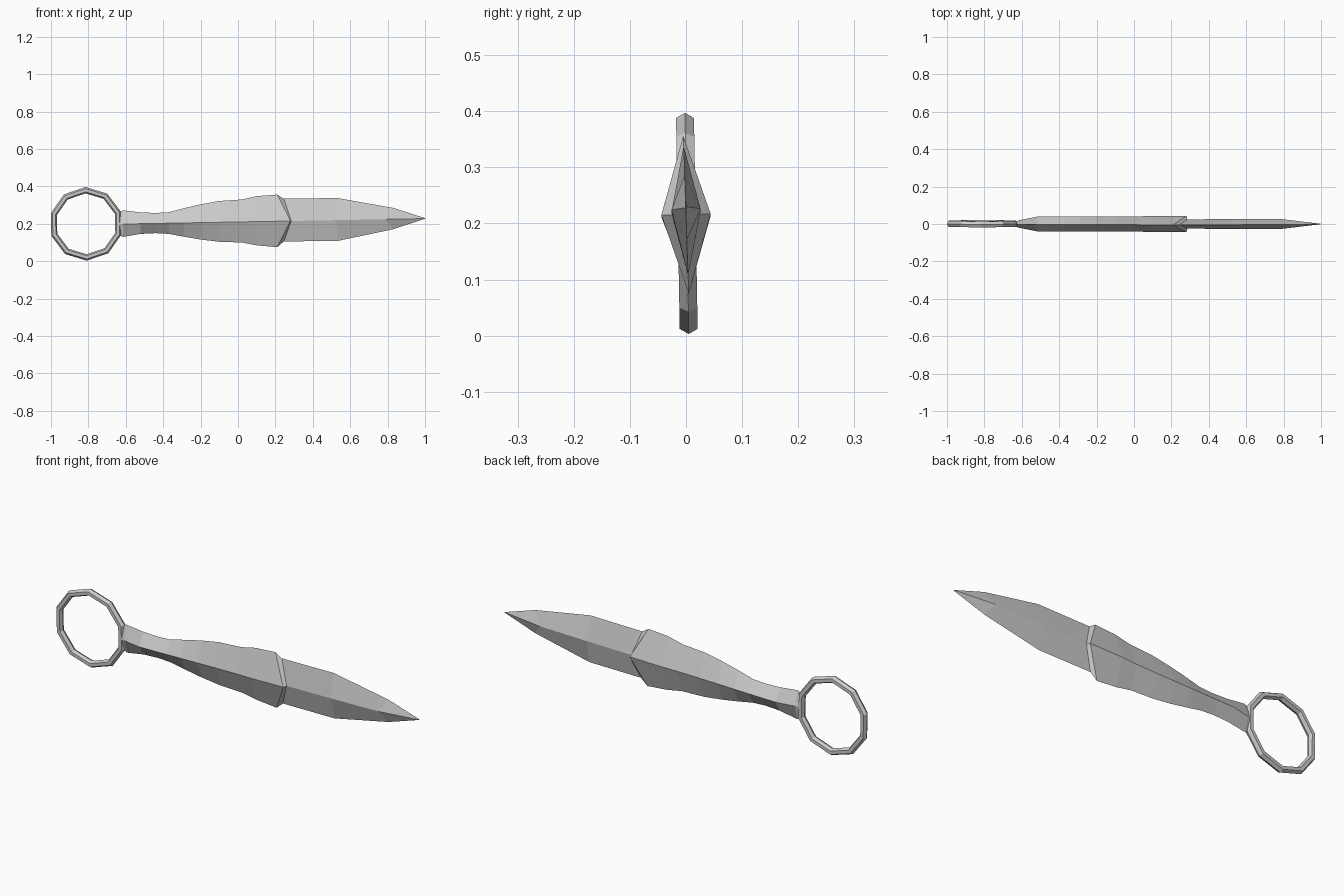
import bpy
import bmesh
import math

if "Cube" in bpy.data.objects:
    bpy.data.objects.remove(bpy.data.objects["Cube"])


def make_object(name, rings, closed=False):
    """Skin a series of equal-length vertex rings into a flat-shaded mesh."""
    bm = bmesh.new()
    loops = [[bm.verts.new(p) for p in ring] for ring in rings]
    pairs = list(zip(loops, loops[1:]))
    if closed:
        pairs.append((loops[-1], loops[0]))
    for a, b in pairs:
        n = len(a)
        for i in range(n):
            j = (i + 1) % n
            bm.faces.new((a[i], a[j], b[j], b[i]))
    if not closed:
        bm.faces.new(loops[0])
        bm.faces.new(loops[-1])
    bmesh.ops.remove_doubles(bm, verts=bm.verts, dist=1e-5)
    bmesh.ops.recalc_face_normals(bm, faces=bm.faces)
    mesh = bpy.data.meshes.new(name)
    bm.to_mesh(mesh)
    bm.free()
    obj = bpy.data.objects.new(name, mesh)
    bpy.context.collection.objects.link(obj)
    return obj


def diamond(x_edge, x_ridge, top, bottom, half):
    """Diamond section: sharp edges above and below, a ridge on each side."""
    mid = 0.211 + 0.018 * x_ridge
    lean = lambda z: -0.035 * (z - 0.215)
    return [(x_edge, lean(top), top), (x_ridge, half, mid + 0.001),
            (x_edge, lean(bottom), bottom), (x_ridge, -half, mid - 0.001)]


# Handle: narrow neck swelling to a collar with a V-shaped end
handle = [
    (-0.635, -0.635, 0.262, 0.140, 0.014),
    (-0.615, -0.615, 0.272, 0.130, 0.020),
    (-0.52, -0.52, 0.261, 0.146, 0.039),
    (-0.44, -0.44, 0.258, 0.150, 0.039),
    (-0.37, -0.37, 0.262, 0.146, 0.039),
    (-0.29, -0.29, 0.283, 0.131, 0.039),
    (-0.20, -0.20, 0.304, 0.116, 0.039),
    (-0.10, -0.10, 0.322, 0.104, 0.039),
    (0.02, 0.02, 0.330, 0.100, 0.040),
    (0.10, 0.10, 0.348, 0.085, 0.044),
    (0.21, 0.28, 0.356, 0.075, 0.044),
    (0.245, 0.285, 0.334, 0.106, 0.025),
]
make_object("handle", [diamond(*s) for s in handle])

# Blade: double-edged, tapering to a point
blade = [
    (0.235, 0.275, 0.334, 0.106, 0.025),
    (0.53, 0.53, 0.338, 0.108, 0.026),
    (0.83, 0.79, 0.285, 0.171, 0.026),
    (1.0, 1.0, 0.2305, 0.2275, 0.001),
]
make_object("blade", [diamond(*s) for s in blade])

# Finger ring: ten sides with a hexagonal section
section = [(0.197, 0), (0.188, 0.016), (0.171, 0.016),
           (0.163, 0), (0.171, -0.016), (0.188, -0.016)]
rings = []
for i in range(10):
    a = math.radians(91 + 36 * i)
    rings.append([(-0.812 + r * math.cos(a),
                   0.0015 - 0.0175 * r * math.sin(a) + y,
                   0.200 + r * math.sin(a)) for r, y in section])
make_object("pommel_ring", rings, closed=True)
